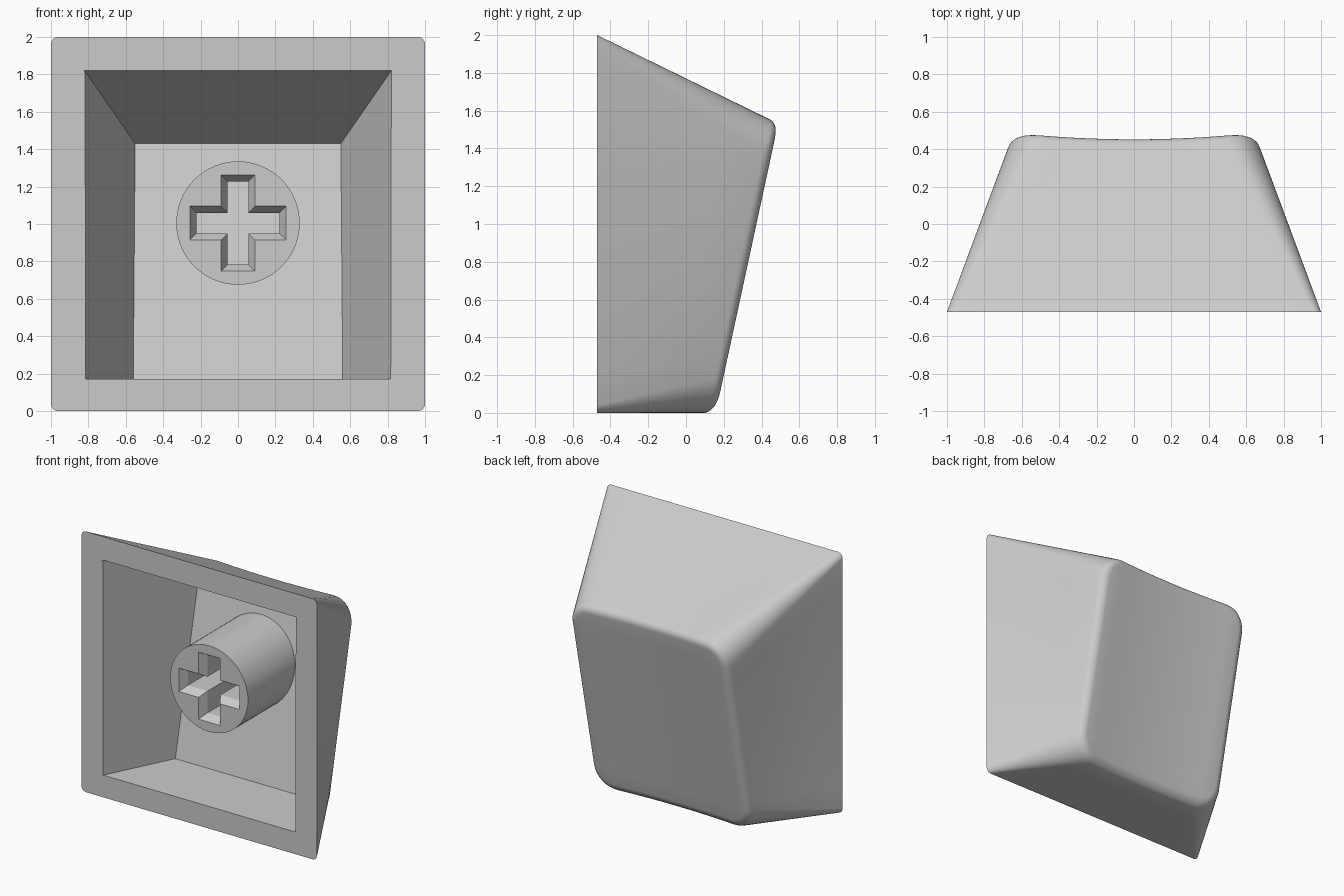
import bpy, bmesh, math

cube = bpy.data.objects.get("Cube")
if cube:
    bpy.data.objects.remove(cube, do_unlink=True)

FRONT = -0.47        # plane of the open rim
STEM_FRONT = -0.35
STEM_Z = 1.005

grey = bpy.data.materials.new("light grey plastic")
grey.use_nodes = True
colour = (0.6, 0.6, 0.6, 1)
grey.diffuse_color = colour
grey.node_tree.nodes["Principled BSDF"].inputs["Base Color"].default_value = colour


def dished_top(x, z):
    """Tilted outer face with a shallow trough running along its height."""
    return 0.129 + 0.216 * z + 0.028 * min(1, abs(x) / 0.58) ** 2


def cavity_floor(z):
    return 0.005 + 0.207 * z


def rounded_rect(half_w, z0, z1, r, corner=8, edge=12):
    """Outline as (x, z) points, with samples along the straight edges too."""
    centres = [(half_w - r, z1 - r), (r - half_w, z1 - r),
               (r - half_w, z0 + r), (half_w - r, z0 + r)]
    pts = []
    for k, (cx, cz) in enumerate(centres):
        for i in range(corner + 1):
            a = math.pi / 2 * (k + i / corner)
            pts.append((cx + r * math.cos(a), cz + r * math.sin(a)))
        x, z = pts[-1]
        a = math.pi / 2 * (k + 1)
        nx, nz = centres[(k + 1) % 4]
        nx, nz = nx + r * math.cos(a), nz + r * math.sin(a)
        pts += [(x + (nx - x) * i / edge, z + (nz - z) * i / edge)
                for i in range(1, edge)]
    return pts


def loft(name, rings, tip=None):
    """Skin a list of equal rings; close the end with a flat cap or a tip."""
    bm = bmesh.new()
    loops = [[bm.verts.new(p) for p in ring] for ring in rings]
    n = len(loops[0])
    for a, b in zip(loops, loops[1:]):
        for i in range(n):
            j = (i + 1) % n
            bm.faces.new((a[i], a[j], b[j], b[i]))
    bm.faces.new(loops[0])
    if tip:
        centre = bm.verts.new(tip)
        for i in range(n):
            bm.faces.new((loops[-1][i], loops[-1][(i + 1) % n], centre))
    else:
        bm.faces.new(loops[-1])
    bmesh.ops.recalc_face_normals(bm, faces=bm.faces)
    mesh = bpy.data.meshes.new(name)
    bm.to_mesh(mesh)
    bm.free()
    mesh.materials.append(grey)
    obj = bpy.data.objects.new(name, mesh)
    bpy.context.collection.objects.link(obj)
    return obj


def carve(obj, cutter):
    """Subtract the cutter, drop it, then smooth all but the sharp edges."""
    cutter.hide_render = True
    mod = obj.modifiers.new("carve", "BOOLEAN")
    mod.operation, mod.solver, mod.object = "DIFFERENCE", "EXACT", cutter
    bpy.ops.object.select_all(action="DESELECT")
    obj.select_set(True)
    bpy.context.view_layer.objects.active = obj
    bpy.ops.object.modifier_apply(modifier=mod.name)
    bpy.data.objects.remove(cutter, do_unlink=True)
    bpy.ops.object.shade_smooth_by_angle(angle=math.radians(30))


# Outer shell: ruled walls, rounded shoulder, dished face
base = [(x, FRONT, z) for x, z in rounded_rect(1, 0, 2, 0.04)]
FILLET, START, STEPS = 0.07, math.radians(20), 6
shoulder = []
for s in range(STEPS + 1):
    a = START + (math.pi / 2 - START) * s / STEPS
    inset = FILLET * (math.cos(START) - math.cos(a))
    drop = FILLET * (1 - math.sin(a))
    outline = rounded_rect(0.673 - inset, inset, 1.556 - inset, 0.18 - inset)
    shoulder.append([(x, dished_top(x, z) - drop, z) for x, z in outline])
walls = [[tuple(p + (q - p) * t for p, q in zip(b, e))
          for b, e in zip(base, shoulder[0])] for t in (0, 0.25, 0.5, 0.75)]
MID = 0.778
face = []
for k in (0.85, 0.68, 0.5, 0.33, 0.16):
    outline = [(x * k, MID + (z - MID) * k) for x, _, z in shoulder[-1]]
    face.append([(x, dished_top(x, z), z) for x, z in outline])
shell = loft("key_shell", walls + shoulder + face, (0, dished_top(0, MID), MID))

# Hollow underside: tapered pocket with a tilted floor
opening = [(0.82, 1.82), (-0.82, 1.82), (-0.815, 0.17), (0.815, 0.17)]
bottom = [(0.55, 1.43), (-0.55, 1.43), (-0.56, 0.17), (0.56, 0.17)]
mouth = [(x, FRONT, z) for x, z in opening]
deep = [(x, cavity_floor(z), z) for x, z in bottom]
outside = [tuple(m + (m - d) * 0.02 for m, d in zip(p, q))
           for p, q in zip(mouth, deep)]
carve(shell, loft("cavity_cutter", [outside, deep]))

# Round stem rising from the floor
circle = [(0.33 * math.cos(t), STEM_Z + 0.33 * math.sin(t))
          for t in (2 * math.pi * i / 64 for i in range(64))]
stem = loft("stem", [[(x, STEM_FRONT, z) for x, z in circle],
                     [(x, cavity_floor(z) + 0.02, z) for x, z in circle]])


# Cross socket with a chamfered mouth
def cross(inset):
    w, l = 0.09 - inset, 0.257 - inset
    quarter = [(l, -w), (l, w), (w, w)]
    pts = []
    for _ in range(4):
        pts += quarter
        quarter = [(-z, x) for x, z in quarter]
    return [(x, z + STEM_Z) for x, z in pts]


socket = [[(x, STEM_FRONT - 0.01, z) for x, z in cross(-0.006)],
          [(x, STEM_FRONT + 0.06, z) for x, z in cross(0.035)],
          [(x, cavity_floor(z), z) for x, z in cross(0.035)]]
carve(stem, loft("socket_cutter", socket))
